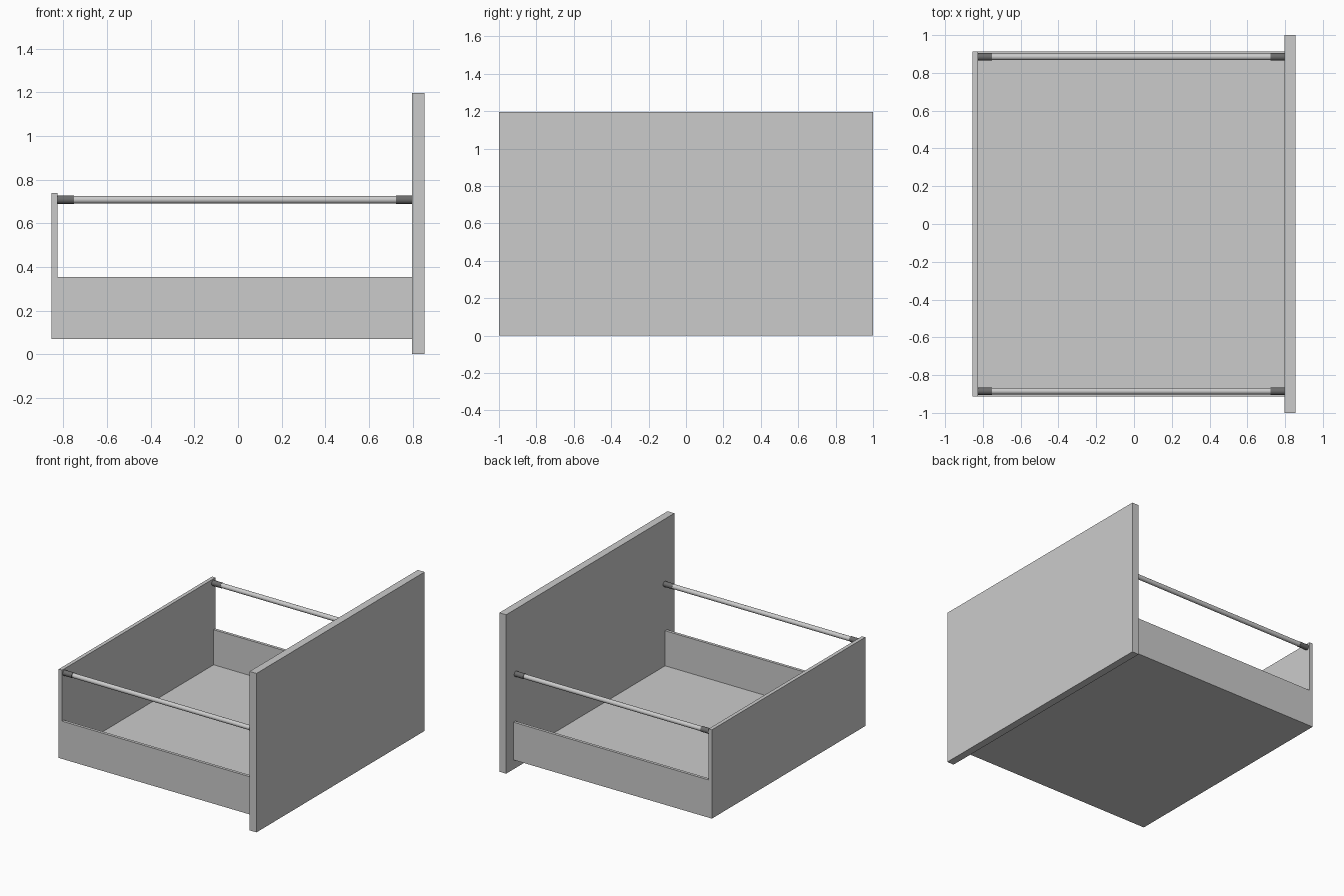
import bpy, bmesh, math

if "Cube" in bpy.data.objects:
    bpy.data.objects.remove(bpy.data.objects["Cube"])


def box(name, lo, hi):
    """Axis-aligned board between two corners."""
    size = [b - a for a, b in zip(lo, hi)]
    mid = [(a + b) / 2 for a, b in zip(lo, hi)]
    me = bpy.data.meshes.new(name)
    bm = bmesh.new()
    bmesh.ops.create_cube(bm, size=1)
    for v in bm.verts:
        v.co = [c * s + m for c, s, m in zip(v.co, size, mid)]
    bm.to_mesh(me)
    bm.free()
    ob = bpy.data.objects.new(name, me)
    bpy.context.collection.objects.link(ob)
    return ob


def rod(name, x0, x1, y, z, r):
    """Smooth round bar along x."""
    bpy.ops.mesh.primitive_cylinder_add(vertices=32, radius=r, depth=x1 - x0,
                                        location=((x0 + x1) / 2, y, z),
                                        rotation=(0, math.pi / 2, 0))
    ob = bpy.context.object
    ob.name = name
    bpy.ops.object.shade_smooth_by_angle(angle=math.radians(40))
    return ob


def extrude_x(name, profile, x0, x1):
    """Extrude a closed (y, z) profile along x."""
    me = bpy.data.meshes.new(name)
    bm = bmesh.new()
    face = bm.faces.new([bm.verts.new((x0, y, z)) for y, z in profile])
    ext = bmesh.ops.extrude_face_region(bm, geom=[face])
    for v in ext["geom"]:
        if isinstance(v, bmesh.types.BMVert):
            v.co.x = x1
    bmesh.ops.recalc_face_normals(bm, faces=bm.faces)
    bm.to_mesh(me)
    bm.free()
    ob = bpy.data.objects.new(name, me)
    bpy.context.collection.objects.link(ob)
    return ob


BACK, INNER, FRONT = -0.854, -0.826, 0.797   # x stations
W, WI = 0.912, 0.89                          # outer and inner half width
Z0, FLOOR, SIDE = 0.07, 0.09, 0.354          # underside, floor, side top

# Tall front and lower back panel
box("drawer_front", (FRONT, -1, 0), (0.854, 1, 1.196))
box("back_panel", (BACK, -W, Z0), (INNER, W, 0.738))

# Tray: floor with two low sides as one channel
extrude_x("drawer_tray", [(-W, Z0), (W, Z0), (W, SIDE), (WI, SIDE),
                          (WI, FLOOR), (-WI, FLOOR), (-WI, SIDE), (-W, SIDE)],
          INNER, FRONT)

# Gallery rails with end sockets on each side
CAP = 0.074
for side, s in (("left", 1), ("right", -1)):
    y, z = s * 0.885, 0.708
    rod(f"{side}_rail", INNER + CAP, FRONT - CAP, y, z, 0.0175)
    rod(f"{side}_back_socket", INNER, INNER + CAP, y, z, 0.02)
    rod(f"{side}_front_socket", FRONT - CAP, FRONT, y, z, 0.02)

# Darker sockets
dark = bpy.data.materials.new("dark_grey")
dark.diffuse_color = (0.15, 0.15, 0.15, 1)
dark.use_nodes = True
dark.node_tree.nodes["Principled BSDF"].inputs["Base Color"].default_value = dark.diffuse_color
for ob in bpy.data.objects:
    if "socket" in ob.name:
        ob.data.materials.append(dark)
